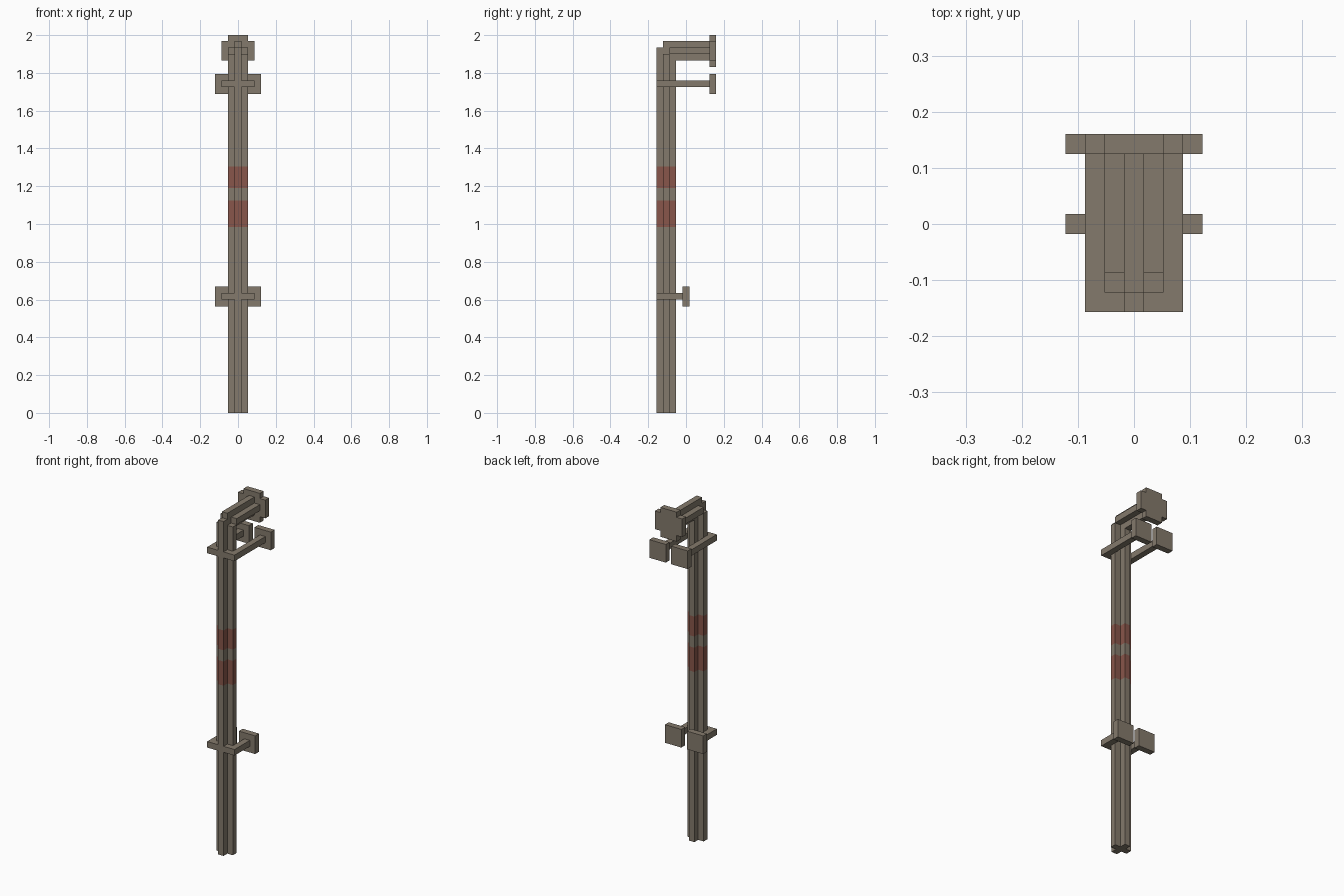
import bpy, bmesh
from mathutils import Vector

if "Cube" in bpy.data.objects:
    bpy.data.objects.remove(bpy.data.objects["Cube"], do_unlink=True)


def material(name, rgb):
    m = bpy.data.materials.new(name)
    m.use_nodes = True
    m.diffuse_color = (*rgb, 1)
    m.node_tree.nodes["Principled BSDF"].inputs["Base Color"].default_value = (*rgb, 1)
    return m


METAL = material("weathered grey", (0.231, 0.195, 0.150))
RED = material("faded red", (0.246, 0.093, 0.069))
BANDS = [(0.985, 1.125), (1.19, 1.305)]

# Square bar thickness
T = 0.035
H = T / 2
FRONT = -0.157
BACK_PLATE = 0.125


def prism(name, profile, x0, x1, banded=False):
    """Extrude a (y, z) profile from x0 to x1, optionally with red bands."""
    bm = bmesh.new()
    face = bm.faces.new([bm.verts.new((x0, y, z)) for y, z in profile])
    new = bmesh.ops.extrude_face_region(bm, geom=[face])["geom"]
    bmesh.ops.translate(bm, vec=Vector((x1 - x0, 0, 0)),
                        verts=[v for v in new if isinstance(v, bmesh.types.BMVert)])
    if banded:
        for band in BANDS:
            for z in band:
                geom = bm.verts[:] + bm.edges[:] + bm.faces[:]
                bmesh.ops.bisect_plane(bm, geom=geom, plane_co=(0, 0, z), plane_no=(0, 0, 1))
        for f in bm.faces:
            z = f.calc_center_median().z
            lo, hi = min(v.co.z for v in f.verts), max(v.co.z for v in f.verts)
            if hi - lo < 0.2 and any(a < z < b for a, b in BANDS):
                f.material_index = 1
    bmesh.ops.recalc_face_normals(bm, faces=bm.faces)
    mesh = bpy.data.meshes.new(name)
    bm.to_mesh(mesh)
    bm.free()
    mesh.materials.append(METAL)
    mesh.materials.append(RED)
    obj = bpy.data.objects.new(name, mesh)
    bpy.context.collection.objects.link(obj)
    return obj


def box(name, x, y, z, banded=False):
    return prism(name, [(y[0], z[0]), (y[1], z[0]), (y[1], z[1]), (y[0], z[1])],
                 x[0], x[1], banded)


# Central web: upright that turns back at the top, with a notched outer corner
ARM_LOW = 1.865
ARM_TOP = ARM_LOW + 3 * T
prism("central_web", [
    (FRONT, 0), (FRONT + 3 * T, 0), (FRONT + 3 * T, ARM_LOW), (BACK_PLATE, ARM_LOW),
    (BACK_PLATE, ARM_TOP), (FRONT + T, ARM_TOP), (FRONT + T, ARM_TOP - T),
    (FRONT, ARM_TOP - T)], -H, H, banded=True)

for side, s in (("left", 1), ("right", -1)):
    # Side flanges make the upright and arm cross-shaped
    flange = sorted((s * H, s * (H + T)))
    box(side + "_post_flange", flange, (FRONT + T, FRONT + 2 * T), (0, ARM_LOW + T), True)
    box(side + "_arm_flange", flange, (FRONT + 2 * T, BACK_PLATE),
        (ARM_LOW + T, ARM_LOW + 2 * T))

    # Wall brackets: crossbar, arm running back, square pad
    for level, zc, pad_y in (("upper", 1.742, BACK_PLATE), ("lower", 0.617, -H)):
        z = (zc - H, zc + H)
        name = side + "_" + level
        box(name + "_crossbar", sorted((s * H, s * 5 * H)), (FRONT, FRONT + T), z)
        box(name + "_bracket_arm", sorted((s * 3 * H, s * 5 * H)), (FRONT + T, pad_y), z)
        box(name + "_pad", sorted((s * H, s * 7 * H)), (pad_y, pad_y + T),
            (zc - 3 * H, zc + 3 * H))

    # Side wings of the end plate
    box(side + "_end_plate_wing", sorted((s * 3 * H, s * 5 * H)),
        (BACK_PLATE, BACK_PLATE + T), (ARM_LOW, ARM_TOP))

# Tall middle of the end plate
box("end_plate", (-3 * H, 3 * H), (BACK_PLATE, BACK_PLATE + T), (ARM_LOW - T, 2.0))
